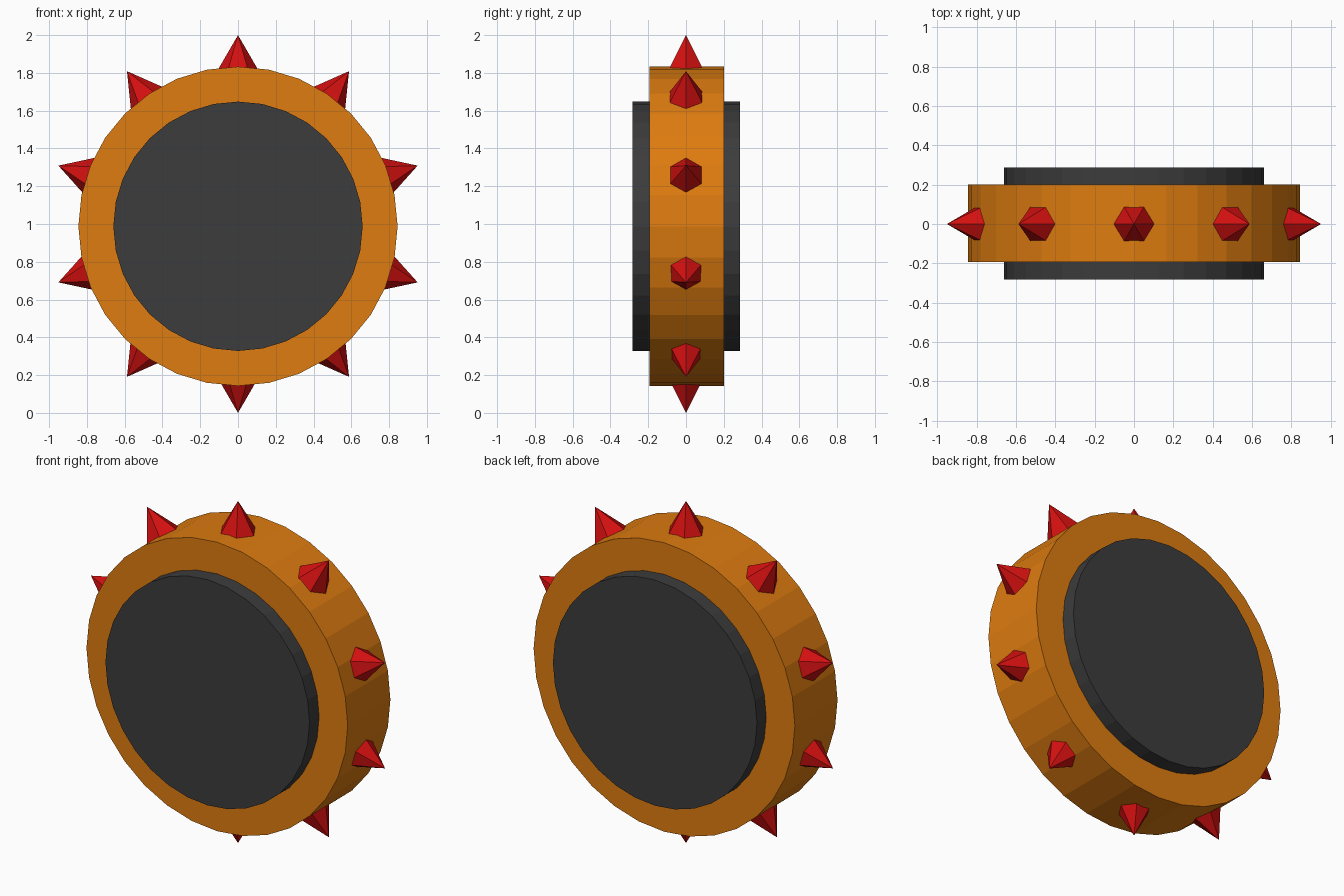
import bpy
from math import pi, tau
from mathutils import Matrix

if "Cube" in bpy.data.objects:
    bpy.data.objects.remove(bpy.data.objects["Cube"])


def material(name, color):
    m = bpy.data.materials.new(name)
    m.diffuse_color = (*color, 1)
    m.use_nodes = True
    m.node_tree.nodes["Principled BSDF"].inputs["Base Color"].default_value = m.diffuse_color
    return m


ORANGE = material("orange", (0.73, 0.20, 0.005))
DARK = material("dark", (0.045, 0.045, 0.045))
RED = material("red", (0.65, 0.005, 0.005))


def disc(name, radius, y0, y1, z, mat):
    bpy.ops.mesh.primitive_cylinder_add(vertices=32, radius=radius, depth=y1 - y0,
                                        location=(0, (y0 + y1) / 2, z),
                                        rotation=(pi / 2, 0, 0))
    ob = bpy.context.object
    ob.name = name
    ob.data.materials.append(mat)
    return ob


# Wide rim and the narrower core poking out of both faces
disc("wheel_rim", 0.845, -0.193, 0.201, 0.988, ORANGE)
disc("wheel_core", 0.66, -0.282, 0.287, 0.988, DARK)

# Ten six-sided spikes around the tread, bases sunk into the rim
BASE, TIP, COUNT = 0.80, 1.0, 10
for i in range(COUNT):
    bpy.ops.mesh.primitive_cone_add(vertices=6, radius1=0.116, radius2=0, depth=TIP - BASE)
    spike = bpy.context.object
    spike.name = f"spike_{i + 1}"
    spike.matrix_world = (Matrix.Translation((0, 0, 1.0))
                          @ Matrix.Rotation(tau * i / COUNT, 4, 'Y')
                          @ Matrix.Translation((0, 0, (BASE + TIP) / 2))
                          @ Matrix.Rotation(pi / 2, 4, 'Z'))
    spike.data.materials.append(RED)
